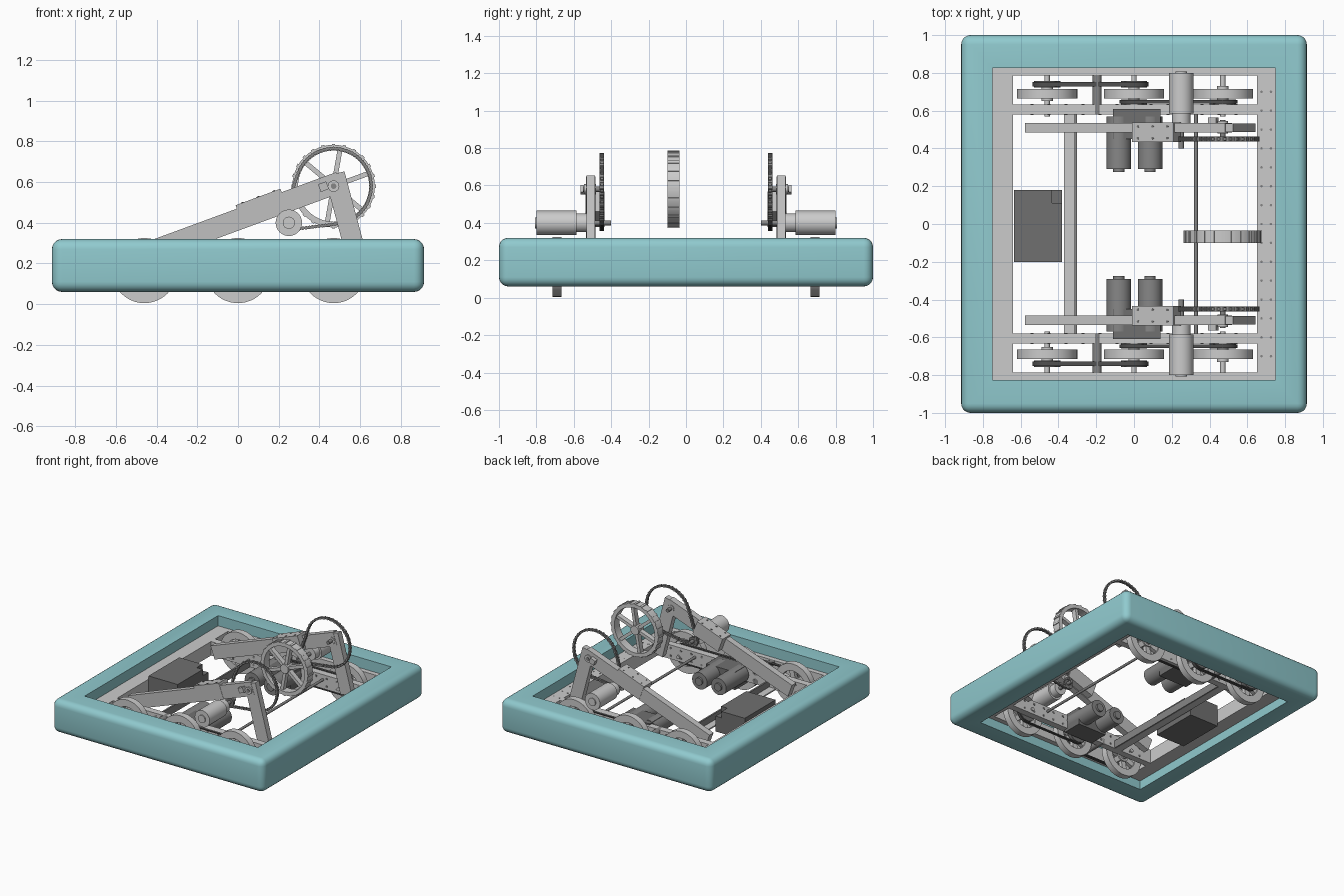
import bpy, bmesh, math
from mathutils import Vector

cube = bpy.data.objects.get("Cube")
if cube:
    bpy.data.objects.remove(cube, do_unlink=True)


def material(name, *rgb):
    m = bpy.data.materials.new(name)
    m.use_nodes = True
    m.diffuse_color = (*rgb, 1)
    m.node_tree.nodes["Principled BSDF"].inputs["Base Color"].default_value = (*rgb, 1)
    return m


TEAL = material("teal_bumper_fabric", 0.28, 0.59, 0.62)
LIGHT = material("light_aluminium", 0.6, 0.6, 0.6)
ARM = material("arm_aluminium", 0.53, 0.53, 0.53)
MOTOR = material("motor_grey", 0.24, 0.24, 0.24)
DARK = material("battery_grey", 0.16, 0.16, 0.16)
RUBBER = material("belt_black", 0.08, 0.08, 0.08)
made = []


def finish(name, mat, bm):
    bmesh.ops.recalc_face_normals(bm, faces=bm.faces)
    me = bpy.data.meshes.new(name)
    bm.to_mesh(me)
    bm.free()
    me.materials.append(mat)
    ob = bpy.data.objects.new(name, me)
    bpy.context.collection.objects.link(ob)
    made.append(ob)
    return ob


def box(name, mat, x, y, z):
    bm = bmesh.new()
    bmesh.ops.create_cube(bm, size=1)
    for v in bm.verts:
        v.co = [(a + b) / 2 + c * abs(b - a) for c, (a, b) in zip(v.co, (x, y, z))]
    return finish(name, mat, bm)


def add_rod(bm, p, q, r, sides=24):
    p, q = Vector(p), Vector(q)
    out = bmesh.ops.create_cone(bm, cap_ends=True, segments=sides, radius1=r,
                                radius2=r, depth=(q - p).length)
    rot = (q - p).to_track_quat('Z', 'Y')
    for v in out["verts"]:
        v.co = rot @ v.co + (p + q) / 2


def rods(name, mat, items, sides=24):
    bm = bmesh.new()
    for p, q, r in items:
        add_rod(bm, p, q, r, sides)
    return finish(name, mat, bm)


def yrod(name, mat, x, z, y0, y1, r, sides=24):
    return rods(name, mat, [((x, y0, z), (x, y1, z), r)], sides)


def add_prism(bm, pts, y0, y1):
    face = bm.faces.new([bm.verts.new((x, y0, z)) for x, z in pts])
    out = bmesh.ops.extrude_face_region(bm, geom=[face])["geom"]
    moved = [g for g in out if isinstance(g, bmesh.types.BMVert)]
    bmesh.ops.translate(bm, vec=(0, y1 - y0, 0), verts=moved)


def add_beam(bm, p, q, low, high, y0, y1):
    # rectangular bar in the side plane, from p to q
    p, q = Vector(p), Vector(q)
    d = (q - p).normalized()
    n = Vector((-d.y, d.x))
    add_prism(bm, [p + n * low, q + n * low, q + n * high, p + n * high], y0, y1)


def beam(name, mat, *args):
    bm = bmesh.new()
    add_beam(bm, *args)
    return finish(name, mat, bm)


def add_band(bm, outer, inner, y0, y1):
    rings = [[bm.verts.new((x, y, z)) for x, z in path]
             for path, y in ((outer, y0), (outer, y1), (inner, y1), (inner, y0))]
    n = len(outer)
    for a, b in zip(rings, rings[1:] + rings[:1]):
        for i in range(n):
            j = (i + 1) % n
            bm.faces.new((a[i], a[j], b[j], b[i]))


def circle(x, z, r, n=48):
    return [(x + r * math.cos(i * math.tau / n), z + r * math.sin(i * math.tau / n))
            for i in range(n)]


def belt_path(c1, r1, c2, r2, n=24):
    # loop pulled tight around two circles
    dx, dz = c2[0] - c1[0], c2[1] - c1[1]
    d, a = math.atan2(dz, dx), math.acos((r1 - r2) / math.hypot(dx, dz))
    pts = []
    for c, r, t0, t1 in ((c1, r1, d + a, d + math.tau - a), (c2, r2, d - a, d + a)):
        for i in range(n + 1):
            t = t0 + (t1 - t0) * i / n
            pts.append((c[0] + r * math.cos(t), c[1] + r * math.sin(t)))
    return pts


def belt(name, c1, r1, c2, r2, y0, y1):
    bm = bmesh.new()
    add_band(bm, belt_path(c1, r1 + .008, c2, r2 + .008), belt_path(c1, r1, c2, r2), y0, y1)
    finish(name, RUBBER, bm)


def spoked_wheel(name, x, z, y0, y1, r, rim, hub, spoke, treads=0):
    bm = bmesh.new()
    add_band(bm, circle(x, z, r), circle(x, z, r - rim), y0, y1)
    mid, half = (y0 + y1) / 2, (y1 - y0) * .3
    add_rod(bm, (x, y0, z), (x, y1, z), hub)
    for i in range(6):
        t = i * math.tau / 6 + .35
        d = Vector((math.cos(t), math.sin(t)))
        c = Vector((x, z))
        add_beam(bm, c + d * hub * .8, c + d * (r - rim * .7), -spoke, spoke,
                 mid - half, mid + half)
    for i in range(treads):
        t = i * math.tau / treads
        d = Vector((math.cos(t), math.sin(t)))
        c = Vector((x, z)) + d * r
        add_beam(bm, c - d * .004, c + d * .005, -.008, .008, y0, y1)
    finish(name, LIGHT, bm)


def chain(name, path, y):
    # evenly spaced rollers with alternating inner and outer links
    bm = bmesh.new()
    pts = [Vector(p) for p in path]
    pts.append(pts[0])
    total = sum((b - a).length for a, b in zip(pts, pts[1:]))
    count = 84
    spots, goal, run = [], 0, 0
    for a, b in zip(pts, pts[1:]):
        seg = (b - a).length
        while seg and goal <= run + seg and len(spots) < count:
            spots.append(a.lerp(b, (goal - run) / seg))
            goal += total / count
        run += seg
    for i, p in enumerate(spots):
        w = .012 if i % 2 else .008
        add_rod(bm, (p.x, y - w, p.y), (p.x, y + w, p.y), .009, 8)
        add_beam(bm, p, spots[(i + 1) % len(spots)], -.006, .006, y - w, y + w)
    finish(name, MOTOR, bm)


# Bumper: rounded block opened through the middle
bm = bmesh.new()
bmesh.ops.create_cube(bm, size=1)
for v in bm.verts:
    v.co = (v.co.x * 1.83, v.co.y * 2, .19 + v.co.z * .26)
bmesh.ops.bevel(bm, geom=bm.edges[:], offset=.05, segments=5, profile=.5, affect='EDGES')
caps = [f for f in bm.faces if abs(f.normal.z) > .99 and f.calc_area() > 1]
bmesh.ops.inset_individual(bm, faces=caps, thickness=.1)
edges = []
for f in caps:
    edges += f.edges[:]
    for v in f.verts:
        v.co.x, v.co.y = math.copysign(.75, v.co.x), math.copysign(.825, v.co.y)
bmesh.ops.delete(bm, geom=caps, context='FACES_ONLY')
bmesh.ops.bridge_loops(bm, edges=edges)
finish("bumper", TEAL, bm)

# Chassis cross rails, cross bar, axle and battery
RAIL = (.13, .24)
box("back_rail", LIGHT, (-.75, -.64), (-.825, .825), RAIL)
box("front_rail", LIGHT, (.65, .75), (-.825, .825), RAIL)
box("cross_bar", LIGHT, (-.37, -.315), (-.58, .58), (.13, .14))
box("cross_bar_flange", MOTOR, (-.315, -.302), (-.58, .58), (.13, .19))
yrod("cross_axle", MOTOR, .328, .2, -.62, .62, .01, 12)
box("battery", DARK, (-.635, -.435), (-.2, .18), (.1, .27))
box("battery_side", DARK, (-.435, -.382), (-.2, .11), (.1, .27))
box("battery_step", DARK, (-.435, -.382), (.11, .18), (.1, .22))
rods("rail_holes", MOTOR, [((x, y / 10, .238), (x, y / 10, .242), .007)
                           for x in (.675, .725) for y in range(-7, 8)], 8)

# Lifting wheel in the middle
PIVOT = (.47, .58)
spoked_wheel("lifting_wheel", *PIVOT, -.1, -.035, .203, .028, .035, .012, 24)

ARM_LOW, ARM_TOP = Vector((-.56, .21)), Vector((.5, .6))
ARM_DIR = (ARM_TOP - ARM_LOW).normalized()
ARM_UP = Vector((-ARM_DIR.y, ARM_DIR.x))
WHEELS = (-.46, 0, .47)
AXLE_Z = .165

for s, side in ((1, "left"), (-1, "right")):
    def ys(a, b):
        return sorted((a * s, b * s))

    # Side rails and their hole rows
    box(side + "_outer_rail", LIGHT, (-.64, .65), ys(.787, .825), RAIL)
    box(side + "_inner_rail", LIGHT, (-.64, .65), ys(.58, .632), RAIL)
    rods(side + "_inner_rail_holes", MOTOR,
         [((i * .09, s * .577, z), (i * .09, s * .635, z), .009)
          for i in range(-6, 7) for z in (.155, .215)], 8)
    rods(side + "_standoffs", MOTOR,
         [((-.195, s * .58, z), (-.195, s * .79, z), .024) for z in (.15, .22)], 12)

    # Drive wheels, axles, pulleys and belts
    for x, place in zip(WHEELS, ("back", "middle", "front")):
        spoked_wheel(f"{side}_{place}_wheel", x, AXLE_Z, *ys(.665, .715), .16, .055, .045, .02)
        yrod(f"{side}_{place}_axle", LIGHT, x, AXLE_Z, s * .57, s * .81, .014, 12)
        yrod(f"{side}_{place}_hub", LIGHT, x, AXLE_Z, s * .65, s * .73, .03)
    for x, y0, y1 in ((-.46, .722, .757), (0, .722, .757), (0, .633, .66), (.47, .633, .66)):
        yrod(side + "_pulley", DARK, x, AXLE_Z, s * y0, s * y1, .07, 32)
    belt(side + "_back_belt", (-.46, AXLE_Z), .07, (0, AXLE_Z), .0699, *ys(.728, .751))
    belt(side + "_front_belt", (0, AXLE_Z), .07, (.47, AXLE_Z), .0699, *ys(.637, .656))

    # Drive motors and gearbox
    box(side + "_gearbox", DARK, (-.11, .14), ys(.45, .61), (.11, .25))
    for x in (-.08, .085):
        yrod(side + "_drive_motor", MOTOR, x, .19, s * .29, s * .57, .065, 32)
        yrod(side + "_drive_motor_cap", MOTOR, x, .19, s * .275, s * .29, .03)

    # Lifting arm, its clamp and support leg
    beam(side + "_arm", ARM, ARM_LOW, ARM_TOP, -.052, .052, *ys(.485, .535))
    a, b = ARM_LOW + ARM_DIR * .61, ARM_LOW + ARM_DIR * .845
    beam(side + "_arm_clamp", ARM, a, b, -.045, .07, *ys(.435, .537))
    bolts = []
    for t in (.15, .5, .85):
        for y in (.455, .517):
            p = a.lerp(b, t)
            lo, hi = p + ARM_UP * .066, p + ARM_UP * .073
            bolts.append(((lo.x, s * y, lo.y), (hi.x, s * y, hi.y), .007))
    rods(side + "_clamp_bolts", DARK, bolts, 8)
    beam(side + "_support_leg", ARM, (.595, .19), (.475, .64), -.05, .05, *ys(.487, .533))
    yrod(side + "_pivot_bolt", MOTOR, *PIVOT, s * .44, s * .55, .014, 12)
    yrod(side + "_pivot_bearing", LIGHT, *PIVOT, s * .48, s * .545, .028)
    beam(side + "_sensor_block", ARM, (.4, .57), (.44, .585), -.02, .02, *ys(.53, .565))

    # Arm motor, shaft and chain drive
    yrod(side + "_arm_motor", LIGHT, .25, .4, s * .585, s * .8, .065, 32)
    yrod(side + "_arm_motor_neck", LIGHT, .25, .4, s * .53, s * .585, .05, 32)
    yrod(side + "_arm_motor_cap", LIGHT, .25, .4, s * .8, s * .808, .03)
    yrod(side + "_arm_shaft", MOTOR, .25, .4, s * .4, s * .54, .014, 12)
    yrod(side + "_small_sprocket", DARK, .25, .4, s * .44, s * .46, .033, 14)
    chain(side + "_chain", belt_path(PIVOT, .186, (.25, .4), .035), s * .45)

# Smooth the round parts, keep edges crisp
bpy.ops.object.select_all(action='DESELECT')
for ob in made:
    ob.select_set(True)
bpy.context.view_layer.objects.active = made[0]
bpy.ops.object.shade_smooth_by_angle(angle=math.radians(35))
